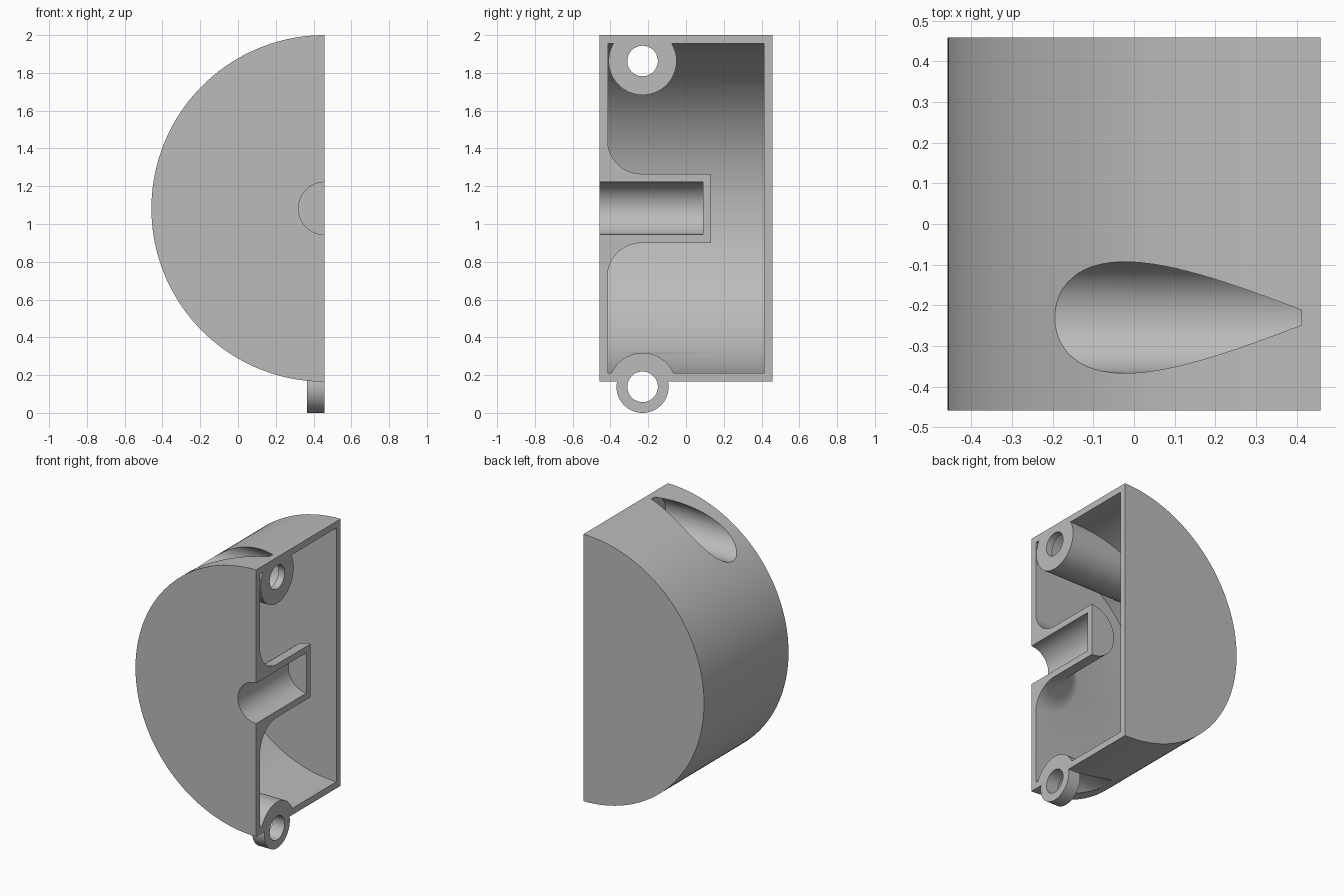
import bpy, bmesh, math
from mathutils import Matrix, Vector

if "Cube" in bpy.data.objects:
    bpy.data.objects.remove(bpy.data.objects["Cube"])

FACE_X = 0.459          # flat open side
AXIS_Z = 1.0825         # axis of the drum
RADIUS = 0.9175
HALF = 0.459            # half depth
WALL = 0.045
SCREW_Y = -0.23
TOP_Z, LOW_Z = 1.863, 0.138

grey = bpy.data.materials.new("plain grey")
grey.use_nodes = True
grey.diffuse_color = (0.5, 0.5, 0.5, 1)
grey.node_tree.nodes["Principled BSDF"].inputs["Base Color"].default_value = (0.5, 0.5, 0.5, 1)


def add_object(name, bm):
    bmesh.ops.recalc_face_normals(bm, faces=bm.faces)
    mesh = bpy.data.meshes.new(name)
    bm.to_mesh(mesh)
    bm.free()
    mesh.materials.append(grey)
    obj = bpy.data.objects.new(name, mesh)
    bpy.context.collection.objects.link(obj)
    return obj


def cylinder(name, axis, radius, start, end, centre, sides=64):
    """Cylinder along x or y; centre gives the other two coordinates."""
    mid = (start + end) / 2
    if axis == "X":
        place = Matrix.Translation((mid, *centre)) @ Matrix.Rotation(math.pi / 2, 4, "Y")
    else:
        place = Matrix.Translation((centre[0], mid, centre[1])) @ Matrix.Rotation(math.pi / 2, 4, "X")
    bm = bmesh.new()
    bmesh.ops.create_cone(bm, cap_ends=True, segments=sides, radius1=radius,
                          radius2=radius, depth=end - start, matrix=place)
    return add_object(name, bm)


def lathe(name, profile, steps=64):
    """Closed solid turned round the drum axis from (y, radius) points."""
    bm = bmesh.new()
    rings = []
    for y, r in profile:
        angles = [math.tau * i / steps for i in range(steps)]
        rings.append([bm.verts.new((FACE_X + r * math.cos(a), y, AXIS_Z + r * math.sin(a)))
                      for a in angles])
    for low, high in zip(rings, rings[1:]):
        for i in range(steps):
            j = (i + 1) % steps
            bm.faces.new((low[i], low[j], high[j], high[i]))
    bm.faces.new(rings[0])
    bm.faces.new(rings[-1])
    return add_object(name, bm)


def combine(target, tool, operation="DIFFERENCE"):
    mod = target.modifiers.new(tool.name, "BOOLEAN")
    mod.operation, mod.object, mod.solver = operation, tool, "EXACT"
    bpy.context.view_layer.objects.active = target
    bpy.ops.object.modifier_apply(modifier=mod.name)
    bpy.data.objects.remove(tool)


# Hollow interior, leaving material for the screw bosses and the shaft socket
cavity = cylinder("cavity", "Y", RADIUS - WALL, -HALF + WALL, HALF - WALL,
                  (FACE_X, AXIS_Z), 160)
for z in (TOP_Z, LOW_Z):
    combine(cavity, cylinder("screw_boss", "X", 0.18, -0.6, 1.6, (SCREW_Y, z)))

FILLET = 0.18
flare = [(-0.6, 0.363)]
for i in range(17):
    a = math.pi / 2 * i / 16
    flare.append((-0.416 + FILLET * (1 - math.cos(a)), 0.363 - FILLET * math.sin(a)))
flare.append((0.133, 0.183))
combine(cavity, lathe("socket_shell", flare))

# Drum with its screw lug
housing = cylinder("half_drum_housing", "Y", RADIUS, -HALF, HALF, (FACE_X, AXIS_Z), 160)
combine(housing, cylinder("screw_lug", "X", 0.138, 0.2, 0.7, (SCREW_Y, LOW_Z)), "UNION")
combine(housing, cavity)

# Shaft socket, screw head pockets and screw holes
combine(housing, cylinder("socket_bore", "Y", 0.139, -0.7, 0.09, (FACE_X, AXIS_Z)))
combine(housing, cylinder("top_pocket", "X", 0.137, -0.7, 0.412, (SCREW_Y, TOP_Z)))
combine(housing, cylinder("low_pocket", "X", 0.141, -0.7, 0.366, (SCREW_Y, LOW_Z)))
for z in (TOP_Z, LOW_Z):
    combine(housing, cylinder("screw_hole", "X", 0.081, 0.3, 0.8, (SCREW_Y, z), 48))

# Trim to the flat mating face
box = bmesh.new()
bmesh.ops.create_cube(box, size=4, matrix=Matrix.Translation((FACE_X + 2, 0, 1)))
combine(housing, add_object("trim_block", box))

bpy.ops.object.select_all(action="DESELECT")
housing.select_set(True)
bpy.context.view_layer.objects.active = housing
bpy.ops.object.shade_smooth_by_angle(angle=math.radians(30))
